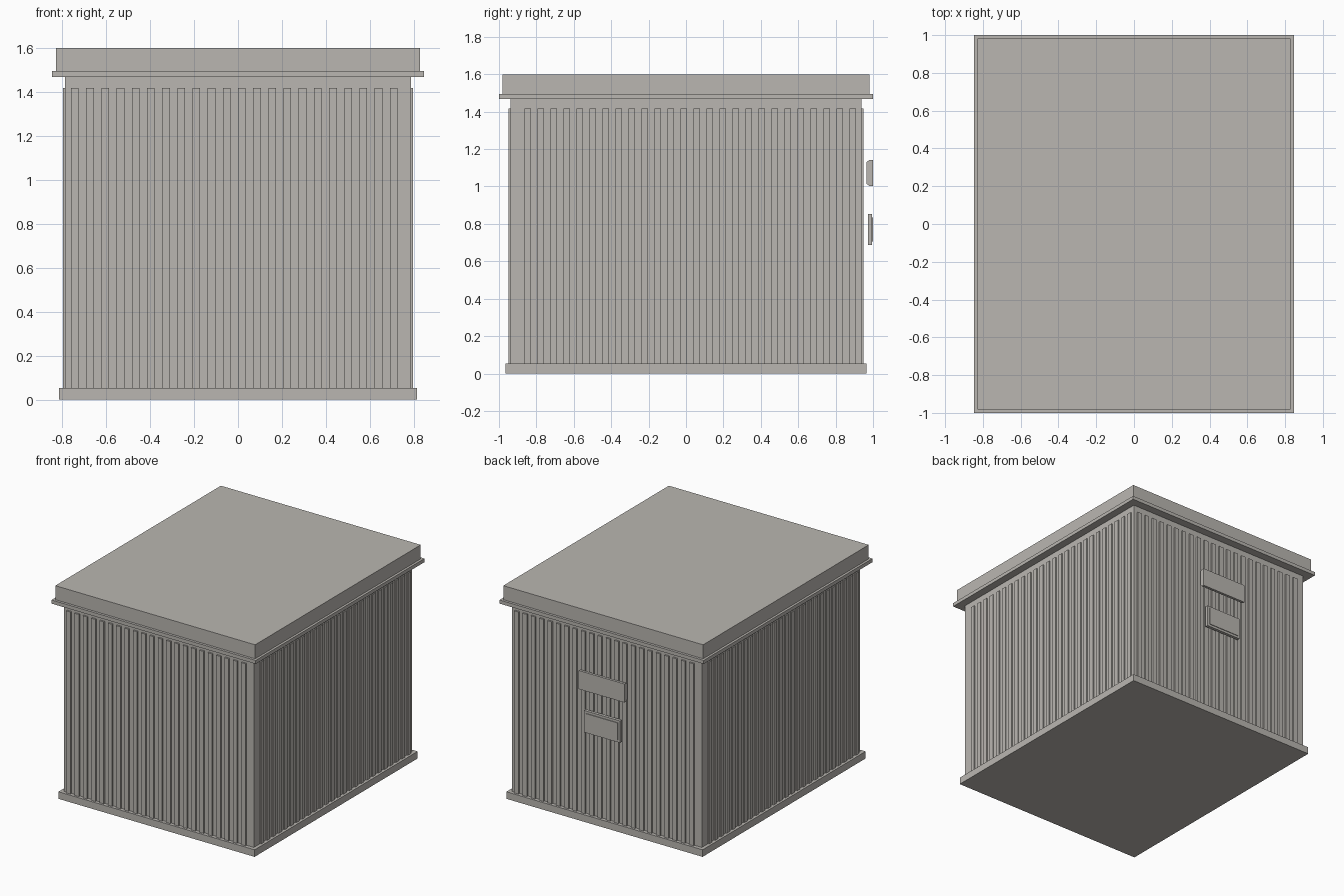
import bpy, bmesh, math
from mathutils import Matrix, Vector

cube = bpy.data.objects.get("Cube")
if cube:
    bpy.data.objects.remove(cube, do_unlink=True)

grey = bpy.data.materials.new("warm_grey_metal")
grey.use_nodes = True
GREY = (0.49, 0.47, 0.44, 1)
grey.diffuse_color = GREY
bsdf = grey.node_tree.nodes["Principled BSDF"]
bsdf.inputs["Base Color"].default_value = GREY
bsdf.inputs["Roughness"].default_value = 0.7


def add_box(bm, lo, hi):
    lo, hi = Vector(lo), Vector(hi)
    size = hi - lo
    matrix = Matrix.Translation((lo + hi) / 2) @ Matrix.Diagonal((*size, 1))
    return bmesh.ops.create_cube(bm, size=1, matrix=matrix)["verts"]


def finish(name, bm):
    mesh = bpy.data.meshes.new(name)
    bm.to_mesh(mesh)
    bm.free()
    mesh.materials.append(grey)
    obj = bpy.data.objects.new(name, mesh)
    bpy.context.collection.objects.link(obj)
    return obj


def slab(name, half_x, half_y, z0, z1):
    bm = bmesh.new()
    add_box(bm, (-half_x, -half_y, z0), (half_x, half_y, z1))
    return finish(name, bm)


# Stacked body: plinth, walls, eave flange and roof
BASE_TOP, RIB_TOP, WALL_TOP, ROOF_BOTTOM = 0.053, 1.418, 1.468, 1.495
WALL_X, WALL_Y = 0.788, 0.938
slab("base_plinth", 0.814, 0.966, 0, BASE_TOP)
slab("walls", WALL_X, WALL_Y, BASE_TOP, WALL_TOP)
slab("eave_flange", 0.847, 1.0, WALL_TOP, ROOF_BOTTOM)
slab("roof", 0.829, 0.981, ROOF_BOTTOM, 1.6)


# Vertical cladding ribs, laid along each wall from its left end
def ribs(name, count, start, pitch, wall, depth, angle):
    bm = bmesh.new()
    for i in range(count):
        x = start + i * pitch
        add_box(bm, (x, -wall - depth, BASE_TOP), (x + 0.035, -wall + 0.004, RIB_TOP))
    bm.transform(Matrix.Rotation(math.radians(angle), 4, "Z"))
    finish(name, bm)


for end, side, turn in (("front", "left", 0), ("back", "right", 180)):
    ribs(end + "_ribs", 22, -0.76, 0.0691, WALL_Y, 0.012, turn)
    ribs(side + "_ribs", 26, -0.863, 0.0695, WALL_X, 0.009, turn + 90)

# Upper plate on the back, chamfered towards the wall
bm = bmesh.new()
verts = add_box(bm, (-0.19, 0.964, 1.003), (0.19, 1.0, 1.142))
for v in verts:
    if v.co.y < 0.98:
        v.co.z += 0.013 if v.co.z < 1.07 else -0.013
bmesh.ops.bisect_plane(bm, geom=bm.verts[:] + bm.edges[:] + bm.faces[:],
                       plane_co=(0, 0.98, 0), plane_no=(0, 1, 0))
for v in bm.verts:
    if abs(v.co.y - 0.98) < 0.001:
        v.co.z = 1.003 if v.co.z < 1.07 else 1.142
finish("upper_back_plate", bm)

# Lower plate on the back with a raised centre panel
bm = bmesh.new()
add_box(bm, (-0.15, 0.972, 0.688), (0.15, 0.995, 0.852))
face = max(bm.faces, key=lambda f: f.calc_center_median().y)
bmesh.ops.inset_region(bm, faces=[face], thickness=0.025)
bmesh.ops.translate(bm, verts=face.verts[:], vec=(0, 0, 0))
top = bmesh.ops.extrude_discrete_faces(bm, faces=[face])["faces"][0]
bmesh.ops.translate(bm, verts=top.verts[:], vec=(0, 0.005, 0))
finish("lower_back_plate", bm)
